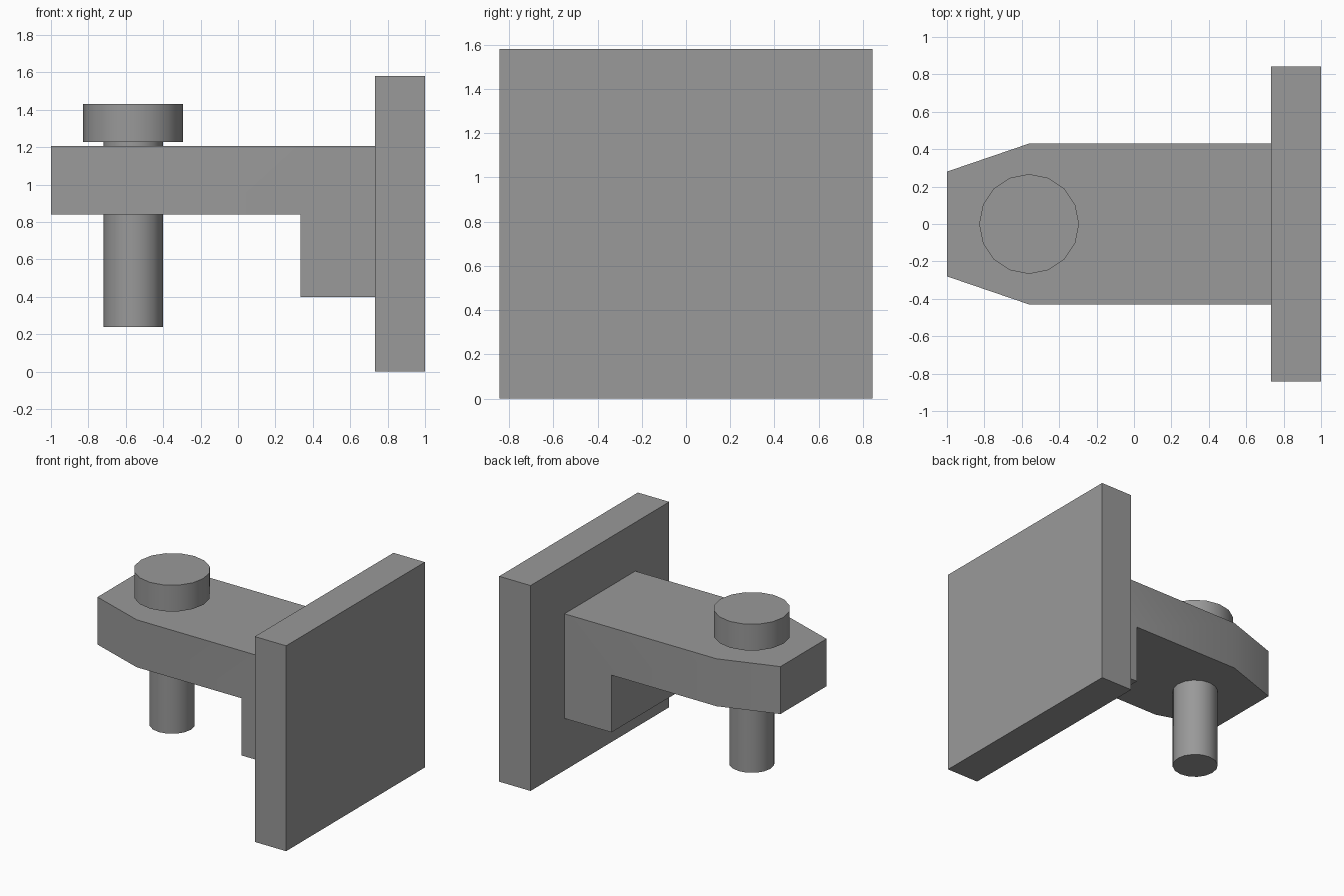
import bpy, bmesh, math

if "Cube" in bpy.data.objects:
    bpy.data.objects.remove(bpy.data.objects["Cube"])

BOLT_X = -0.561
HALF_W = 0.43

# Dark grey finish for every part
grey = bpy.data.materials.new("dark_grey")
grey.diffuse_color = (0.32, 0.32, 0.32, 1)
grey.use_nodes = True
grey.node_tree.nodes["Principled BSDF"].inputs["Base Color"].default_value = grey.diffuse_color


def finish(ob, name):
    ob.name = name
    ob.data.materials.append(grey)
    bpy.ops.object.select_all(action='DESELECT')
    ob.select_set(True)
    bpy.context.view_layer.objects.active = ob
    bpy.ops.object.shade_smooth_by_angle(angle=math.radians(30))


def box(name, x0, x1, y0, y1, z0, z1):
    bpy.ops.mesh.primitive_cube_add(size=1, location=((x0 + x1) / 2, (y0 + y1) / 2, (z0 + z1) / 2))
    ob = bpy.context.object
    ob.scale = (x1 - x0, y1 - y0, z1 - z0)
    bpy.ops.object.transform_apply(location=False, rotation=False, scale=True)
    finish(ob, name)


def cylinder(name, radius, z0, z1):
    bpy.ops.mesh.primitive_cylinder_add(vertices=16, radius=radius, depth=z1 - z0,
                                        location=(BOLT_X, 0, (z0 + z1) / 2))
    finish(bpy.context.object, name)


# Upright mounting plate
box("back_plate", 0.733, 1.0, -0.843, 0.843, 0.0, 1.58)

# Arm with lower step: L profile extruded across the width
profile = [(-1, 0.84), (0.333, 0.84), (0.333, 0.40), (0.733, 0.40), (0.733, 1.205), (-1, 1.205)]
bm = bmesh.new()
face = bm.faces.new([bm.verts.new((x, -HALF_W, z)) for x, z in profile])
ext = bmesh.ops.extrude_face_region(bm, geom=[face])
bmesh.ops.translate(bm, vec=(0, 2 * HALF_W, 0),
                    verts=[g for g in ext["geom"] if isinstance(g, bmesh.types.BMVert)])

# Tapered nose: cut at the bolt line, then narrow the tip
bmesh.ops.bisect_plane(bm, geom=bm.verts[:] + bm.edges[:] + bm.faces[:],
                       plane_co=(BOLT_X, 0, 0), plane_no=(1, 0, 0))
for v in bm.verts:
    if v.co.x < -0.99:
        v.co.y *= 0.28 / HALF_W
bmesh.ops.recalc_face_normals(bm, faces=bm.faces)
mesh = bpy.data.meshes.new("arm")
bm.to_mesh(mesh)
bm.free()
arm = bpy.data.objects.new("arm", mesh)
bpy.context.collection.objects.link(arm)
finish(arm, "arm")

# Bolt through the arm
cylinder("bolt_shank", 0.159, 0.237, 1.24)
cylinder("bolt_head", 0.267, 1.228, 1.43)
